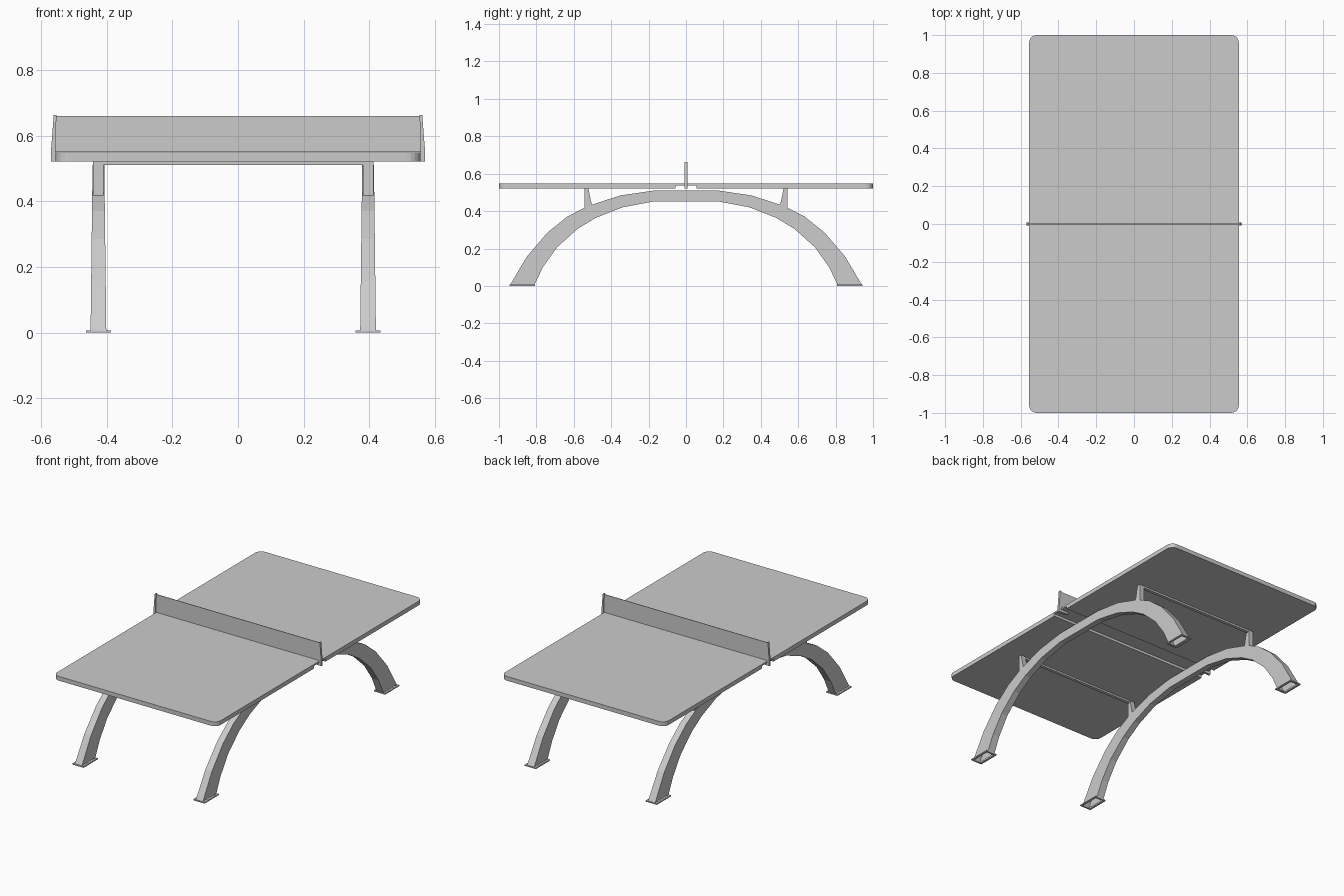
import bpy, bmesh

if "Cube" in bpy.data.objects:
    bpy.data.objects.remove(bpy.data.objects["Cube"])

grey = bpy.data.materials.new("light grey")
grey.diffuse_color = (0.6, 0.6, 0.6, 1)
grey.use_nodes = True
grey.node_tree.nodes["Principled BSDF"].inputs["Base Color"].default_value = grey.diffuse_color


def finish(name, bm):
    bmesh.ops.recalc_face_normals(bm, faces=bm.faces)
    me = bpy.data.meshes.new(name)
    bm.to_mesh(me)
    bm.free()
    me.materials.append(grey)
    ob = bpy.data.objects.new(name, me)
    bpy.context.collection.objects.link(ob)
    return ob


def prism(pts, lo, hi, axis="x"):
    """Extrude a 2D outline along x (points are y,z) or y (points are x,z)."""
    bm = bmesh.new()
    rings = []
    for d in (lo, hi):
        rings.append([bm.verts.new((d, a, b) if axis == "x" else (a, d, b)) for a, b in pts])
    n = len(pts)
    for i in range(n):
        j = (i + 1) % n
        bm.faces.new((rings[0][i], rings[0][j], rings[1][j], rings[1][i]))
    bm.faces.new(rings[0])
    bm.faces.new(rings[1])
    return bm


def rect(a0, a1, b0, b1):
    return [(a0, b0), (a1, b0), (a1, b1), (a0, b1)]


# Table top: slab with a shallow groove under the net, rounded corners
top = [(-1, .522), (-.055, .522), (-.055, .538), (.055, .538), (.055, .522),
       (1, .522), (1, .548), (-1, .548)]
bm = prism(top, -.555, .555)
corners = [e for e in bm.edges
           if all(abs(v.co.y) > .99 for v in e.verts)
           and abs(e.verts[0].co.z - e.verts[1].co.z) > .01]
bmesh.ops.bevel(bm, geom=corners, offset=.04, segments=5, profile=.5, affect="EDGES")
finish("table_top", bm)

# Net panel, end posts and the tongues that hold them under the top
finish("net", prism(rect(-.556, .556, .55, .66), -.002, .002, "y"))
for s, side in ((-1, "left"), (1, "right")):
    post = [(s * x, z) for x, z in
            [(.5, .526), (.555, .522), (.57, .522), (.569, .56), (.561, .663),
             (.553, .663), (.5555, .538), (.5, .538)]]
    finish("net_post_" + side, prism(post, -.007, .007, "y"))

# Arched legs: hollow tapering tubes, open at the feet
outer = [(.17, .51), (.35, .484), (.53, .425), (.635, .37), (.74, .286), (.85, .158), (.94, .007)]
inner = [(.17, .452), (.34, .42), (.48, .365), (.58, .305), (.69, .206), (.765, .1), (.81, .007)]


def full(path):
    return [(-y, z) for y, z in reversed(path)] + path


LEGS = (("left", -.425), ("right", .396))
for side, cx in LEGS:
    bm = bmesh.new()
    prev = None
    for o, i in zip(full(outer), full(inner)):
        ring = []
        for (y, z), sx in ((o, -1), (o, 1), (i, 1), (i, -1)):
            half = .024 - .012 * z
            ring.append(bm.verts.new((cx + sx * half, y, z)))
        if prev:
            for k in range(4):
                m = (k + 1) % 4
                bm.faces.new((prev[k], prev[m], ring[m], ring[k]))
        prev = ring
    finish("arch_leg_" + side, bm)

    for s, end in ((-1, "front"), (1, "back")):
        # Foot plate: flat frame around the open tube
        bm = prism(rect(cx - .038, cx + .038, 0, .007), s * .806, s * .944, "y")
        caps = [f for f in bm.faces if abs(f.normal.z) > .9 or
                max(v.co.z for v in f.verts) - min(v.co.z for v in f.verts) < .001]
        bmesh.ops.recalc_face_normals(bm, faces=bm.faces)
        bmesh.ops.inset_individual(bm, faces=caps, thickness=.016)
        bmesh.ops.bridge_loops(bm, edges=list({e for f in caps for e in f.edges}))
        bmesh.ops.delete(bm, geom=caps, context="FACES_ONLY")
        finish("foot_plate_%s_%s" % (side, end), bm)
        # Bracket between arch and table top
        br = [(s * y, z) for y, z in [(.543, .522), (.543, .418), (.503, .43), (.522, .522)]]
        finish("bracket_%s_%s" % (side, end), prism(br, cx - .016, cx + .016))

# Cross bars under the top joining the brackets
for s, end in ((-1, "front"), (1, "back")):
    y0, y1 = sorted((s * .523, s * .543))
    finish("cross_bar_" + end, prism(rect(y0, y1, .511, .522), -.41, .381))
